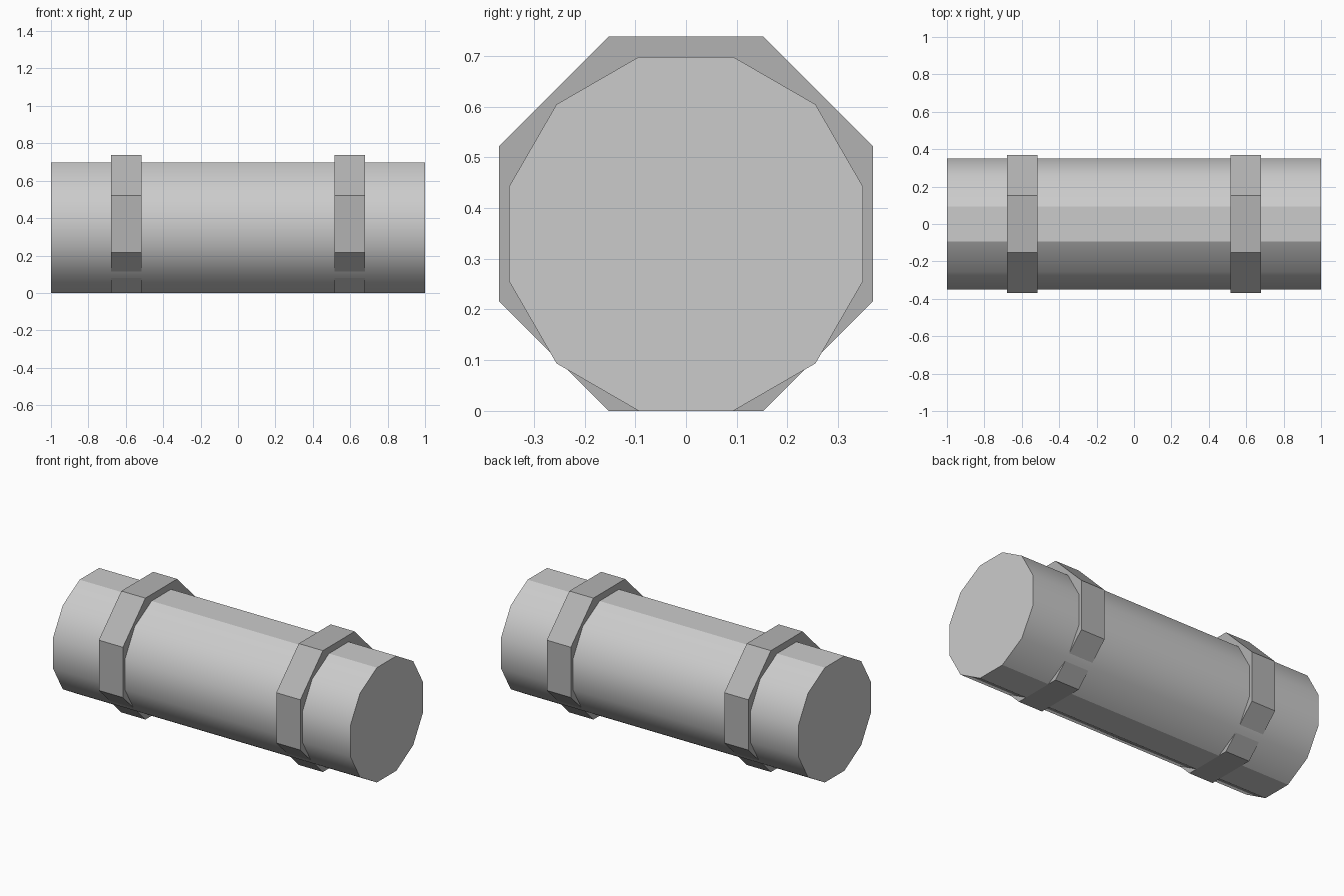
import bpy, bmesh, math
from mathutils import Matrix

if "Cube" in bpy.data.objects:
    bpy.data.objects.remove(bpy.data.objects["Cube"])


def prism_x(name, sides, apothem, length, x):
    """Flat-bottomed polygonal prism lying along x and resting on z = 0."""
    radius = apothem / math.cos(math.pi / sides)
    bm = bmesh.new()
    bmesh.ops.create_cone(bm, cap_ends=True, segments=sides,
                          radius1=radius, radius2=radius, depth=length)
    # put a flat side underneath, then lay the prism down along x
    v = bm.verts[:][0].co
    turn = math.pi / sides - math.atan2(v.y, v.x)
    bmesh.ops.transform(bm, verts=bm.verts, matrix=Matrix.Translation((x, 0, apothem))
                        @ Matrix.Rotation(math.pi / 2, 4, 'Y') @ Matrix.Rotation(turn, 4, 'Z'))
    bm.normal_update()
    mesh = bpy.data.meshes.new(name)
    bm.to_mesh(mesh)
    bm.free()
    obj = bpy.data.objects.new(name, mesh)
    bpy.context.collection.objects.link(obj)
    return obj


# Twelve-sided barrel: smooth flanks, crisp caps and flat top / bottom strips
barrel = prism_x("barrel", 12, 0.349, 2.0, 0.0)
bm = bmesh.new()
bm.from_mesh(barrel.data)
for f in bm.faces:
    f.smooth = True
for f in bm.faces:
    if abs(f.normal.x) > 0.9 or abs(f.normal.z) > 0.95:
        for e in f.edges:
            e.smooth = False
bm.to_mesh(barrel.data)
bm.free()

# Two darker octagonal bands; the barrel pokes through their lower corners
dark = bpy.data.materials.new("dark_grey")
dark.diffuse_color = (0.45, 0.45, 0.45, 1)
dark.use_nodes = True
dark.node_tree.nodes["Principled BSDF"].inputs["Base Color"].default_value = dark.diffuse_color
for side, x in (("left", -0.597), ("right", 0.597)):
    band = prism_x(side + "_band", 8, 0.369, 0.162, x)
    band.data.materials.append(dark)
